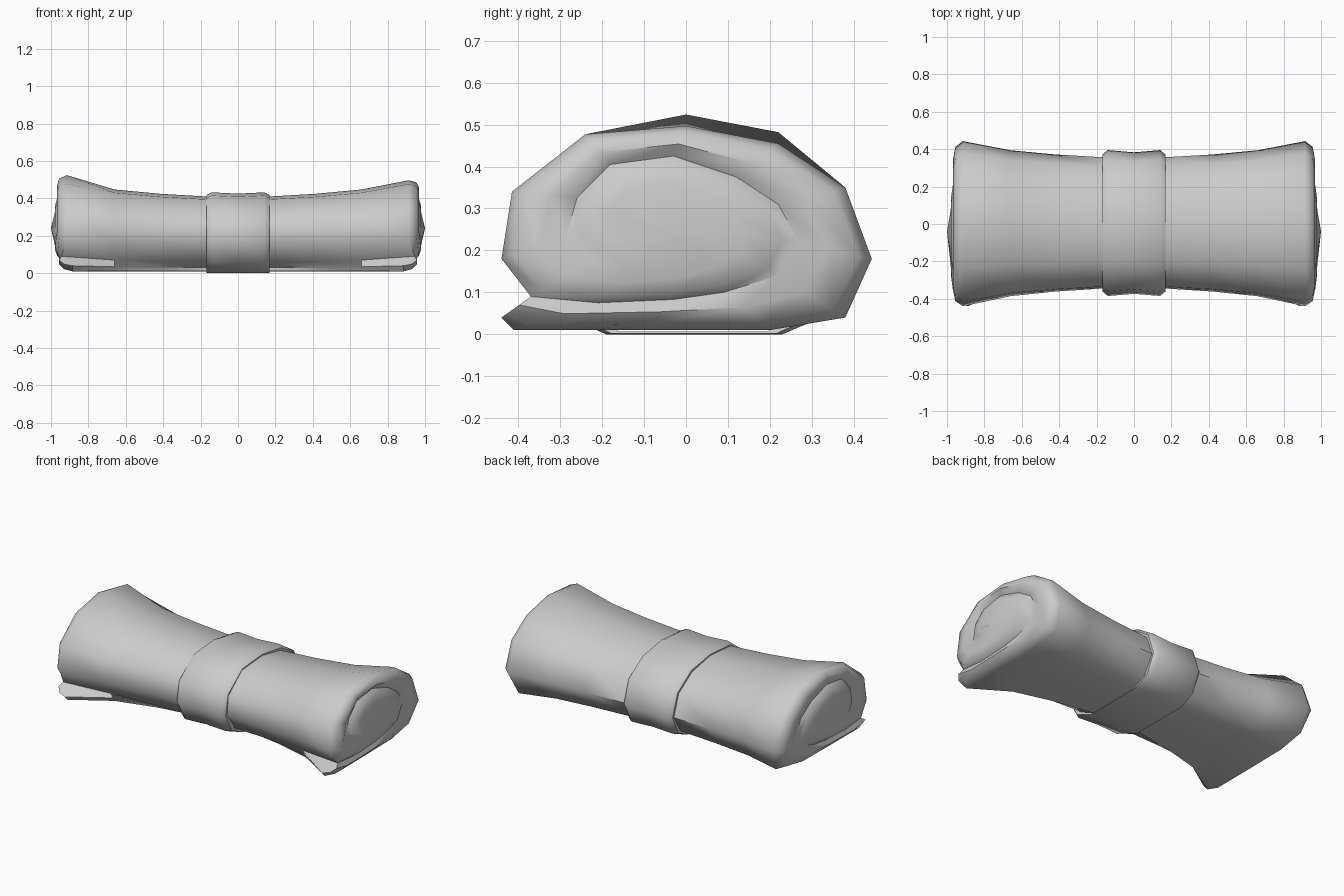
import bpy, bmesh, math
from mathutils import Vector

if "Cube" in bpy.data.objects:
    bpy.data.objects.remove(bpy.data.objects["Cube"])

grey = bpy.data.materials.new("grey cloth")
grey.use_nodes = True
COLOUR = (0.6, 0.6, 0.6, 1)
grey.diffuse_color = COLOUR
grey.node_tree.nodes["Principled BSDF"].inputs["Base Color"].default_value = COLOUR

TURN = 12
# Spiral edge of the rolled sheet as (y, z): three turns, loose tail to core
COIL = [(-.44, .04), (-.41, .01), (-.1, .01), (.2, .01), (.38, .04), (.443, .18),
        (.38, .35), (.22, .455), (0, .497), (-.24, .477), (-.415, .34), (-.44, .18),
        (-.37, .09), (-.21, .075), (-.03, .083), (.09, .1), (.22, .14), (.27, .22),
        (.22, .31), (.12, .375), (-.03, .425), (-.18, .405), (-.26, .325), (-.285, .235),
        (-.22, .175), (-.13, .155), (0, .17), (.04, .195), (.075, .22), (.06, .25),
        (.03, .285), (.01, .302), (-.07, .32), (-.11, .3), (-.15, .275), (-.13, .255),
        (-.04, .24)]
# Tightened section under the strap, with the tail tucked beneath
WAIST = [(-.17, .03), (-.17, .012), (-.05, .01), (.18, .01), (.29, .05), (.357, .16),
         (.31, .29), (.18, .375), (0, .41), (-.2, .395), (-.335, .285), (-.345, .17),
         (-.26, .055)]


def finish(name, bm):
    bmesh.ops.recalc_face_normals(bm, faces=bm.faces)
    mesh = bpy.data.meshes.new(name)
    bm.to_mesh(mesh)
    bm.free()
    mesh.materials.append(grey)
    obj = bpy.data.objects.new(name, mesh)
    bpy.context.collection.objects.link(obj)
    bpy.ops.object.select_all(action='DESELECT')
    obj.select_set(True)
    bpy.context.view_layer.objects.active = obj
    bpy.ops.object.shade_smooth_by_angle(angle=math.radians(50))


def bridge(bm, a, b):
    for i in range(len(a)):
        j = (i + 1) % len(a)
        bm.faces.new((a[i], a[j], b[j], b[i]))


def coil_point(k, side):
    """Edge of the sheet at one end; the core stands out furthest."""
    y, z = COIL[k]
    if k < TURN:
        x = .915 - (.03 if z < .1 else 0)
    elif k < 2 * TURN:
        x = .945
    else:
        x = .98 if k < 3 * TURN else 1
    if side < 0 and k in (7, 8):      # raised lip on the right-hand end
        z += .027
    return Vector((side * x, y, z))


def rolled_end(bm, side):
    """Padded spiral cap; returns the outer ring for the body."""
    pts = [coil_point(k, side) for k in range(len(COIL))]
    coil = [bm.verts.new(p) for p in pts]
    rows = []
    for k in range(2 * TURN + 1):
        a, b = pts[k], pts[k + TURN]
        row = [coil[k]]
        outer = k < TURN
        for blend, bulge in ((.18, .035 if outer else .014), (.6, .036 if outer else .012)):
            p = a.lerp(b, blend)
            p.x += side * (bulge if k < 2 * TURN else 0)
            row.append(bm.verts.new(p))
        rows.append(row + [coil[k + TURN]])
    for k in range(2 * TURN):
        for i in range(3):
            bm.faces.new((rows[k][i], rows[k + 1][i], rows[k + 1][i + 1], rows[k][i + 1]))
    # core, and the end of the loose tail
    centre = coil[-1]
    for k in range(2 * TURN + 1, 3 * TURN - 1):
        bm.faces.new((coil[k], coil[k + 1], centre))
    start = rows[2 * TURN]
    bm.faces.new((start[0], coil[2 * TURN + 1], centre, start[2], start[1]))
    bm.faces.new(rows[0])
    return coil[:TURN + 1]


# Rolled sheet, drawn in towards the waist
bm = bmesh.new()
rings = [rolled_end(bm, -1)]
for x, t in ((-.66, .57), (-.42, .83), (-.17, 1), (.17, 1), (.42, .83), (.66, .57)):
    rings.append([bm.verts.new((x, *Vector(a).lerp(Vector(b), t)))
                  for a, b in zip(COIL, WAIST)])
rings.append(rolled_end(bm, 1))
for a, b in zip(rings, rings[1:]):
    bridge(bm, a, b)
finish("rolled_sheet", bm)

# Strap around the waist, with turned-in edges
STRAP = [(-.19, 0), (.02, 0), (.23, 0), (.335, .045), (.395, .16), (.345, .305),
         (.2, .4), (0, .432), (-.21, .415), (-.36, .3), (-.385, .17), (-.32, .055)]
bm = bmesh.new()
rings = []
for x, s in ((-.165, .84), (-.168, .94), (-.14, 1), (0, .97), (.14, 1), (.168, .94), (.165, .84)):
    rings.append([bm.verts.new((x, y * s, .21 + (z - .21) * s if z > .1 else z + (1 - s) * .04))
                  for y, z in STRAP])
for a, b in zip(rings, rings[1:]):
    bridge(bm, a, b)
finish("strap", bm)
